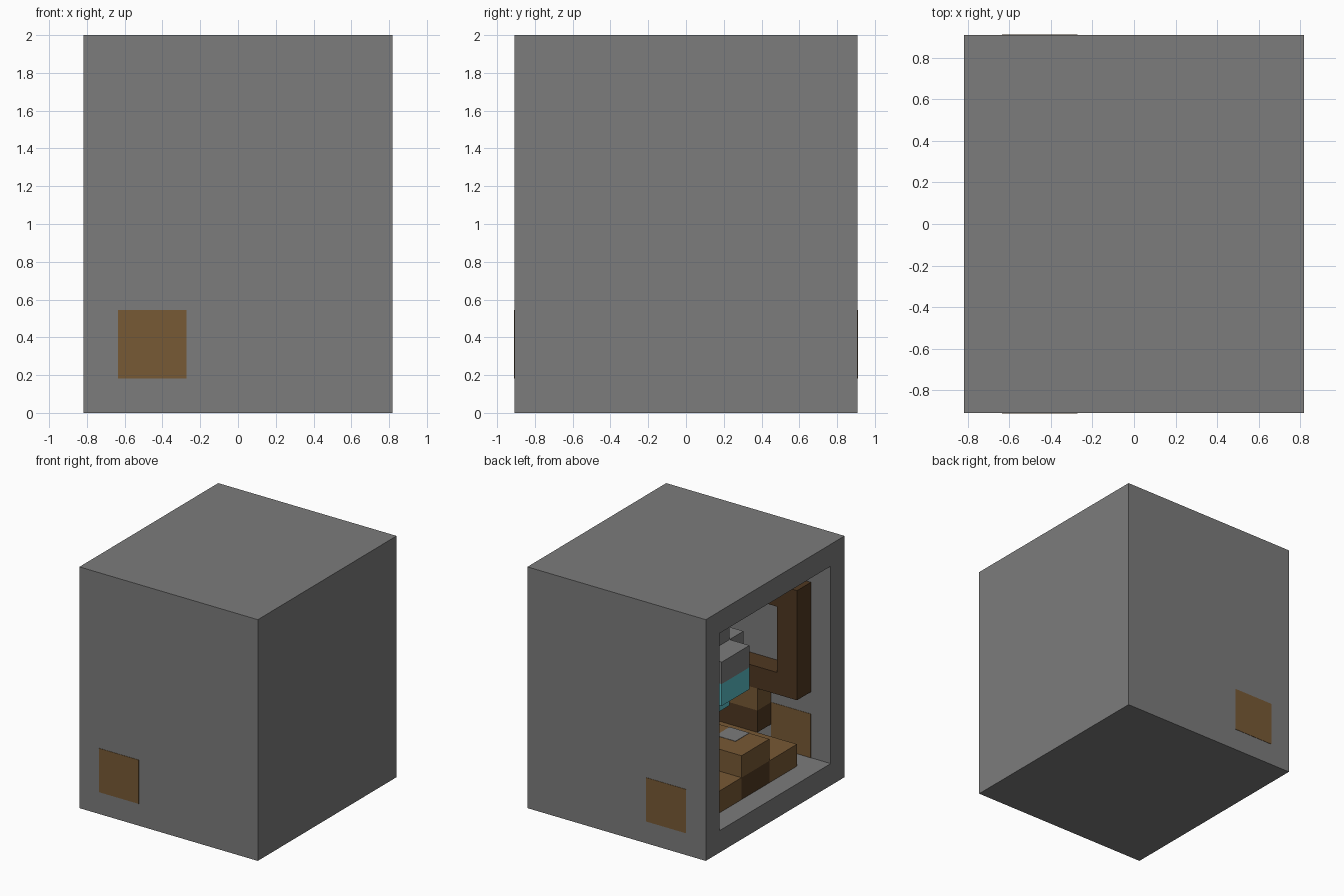
import bpy, bmesh
from mathutils import Vector

U = 2 / 11  # one grid cell

if "Cube" in bpy.data.objects:
    bpy.data.objects.remove(bpy.data.objects["Cube"])


def material(name, rgb):
    m = bpy.data.materials.new(name)
    m.use_nodes = True
    m.diffuse_color = (*rgb, 1)
    m.node_tree.nodes["Principled BSDF"].inputs["Base Color"].default_value = (*rgb, 1)
    return m


STONE = material("stone grey", (0.2, 0.2, 0.2))
WOOD = material("light brown wood", (0.185, 0.1, 0.035))
DARK = material("dark brown wood", (0.078, 0.039, 0.015))
CYAN = material("cyan glow", (0.1, 0.5, 0.55))


def point(i, j, k):
    """Grid cell corner to world space: i from the open side, j from the back, k up."""
    return Vector(((i - 4.5) * U, (5 - j) * U, k * U))


def add_box(bm, lo, hi):
    a, b = point(*lo), point(*hi)
    made = bmesh.ops.create_cube(bm, size=1)
    for v in made["verts"]:
        v.co = Vector([(a[n] + b[n]) / 2 + v.co[n] * abs(b[n] - a[n]) for n in range(3)])


def finish(name, bm, mat):
    mesh = bpy.data.meshes.new(name)
    bm.to_mesh(mesh)
    bm.free()
    mesh.materials.append(mat)
    obj = bpy.data.objects.new(name, mesh)
    bpy.context.collection.objects.link(obj)


def part(name, mat, *boxes):
    bm = bmesh.new()
    for lo, hi in boxes:
        add_box(bm, lo, hi)
    finish(name, bm, mat)


def pair(name, mat, *boxes):
    """The same part at the front and at the back of the room."""
    part("front_" + name, mat, *boxes)
    part("back_" + name, mat, *[((a, 10 - e, c), (d, 10 - b, f))
                                for (a, b, c), (d, e, f) in boxes])


# Room shell, hollowed out from the -x side
bm = bmesh.new()
add_box(bm, (0, 0, 0), (9, 10, 11))
bm.normal_update()
side = min(bm.faces, key=lambda f: f.calc_center_median().x)
bmesh.ops.inset_individual(bm, faces=[side], thickness=U, use_even_offset=True)
inner = bmesh.ops.extrude_discrete_faces(bm, faces=[side])["faces"][0]
bmesh.ops.translate(bm, verts=inner.verts, vec=(8 * U, 0, 0))
finish("room_shell", bm, STONE)

# Hatches set through the front and back walls
E = 0.015
pair("hatch", WOOD, ((1, 9 - E, 1), (3, 10 + E, 3)))

# Window frames and the cabinets below them
pair("window_frame", DARK,
     ((1, 8, 4), (2, 9, 9)), ((6, 8, 4), (7, 9, 9)),
     ((2, 8, 4), (6, 9, 5)), ((2, 8, 8), (6, 9, 9)))
pair("cabinet_base", DARK, ((3, 8, 2), (5, 9, 3)))
pair("cabinet_top", WOOD, ((3, 8, 3), (5, 9, 4)))

# Table with a bench on each side
part("table_base", DARK, ((1, 4, 1), (7, 6, 2)))
part("table_top", WOOD, ((1, 4, 2), (7, 6, 3)))
pair("bench", WOOD, ((1, 6, 1), (7, 8, 2)))
part("plates", STONE,
     ((2, 5, 3), (3, 6, 3 + E)), ((5, 4, 3), (6, 5, 3 + E)))


# Hanging lamp
def disc(k):
    return (((2, 4, k), (6, 6, k + 1)),
            ((3, 3, k), (5, 4, k + 1)), ((3, 6, k), (5, 7, k + 1)))


part("lamp_rod", STONE, ((3, 4, 7), (5, 6, 10)))
part("lamp_shade", STONE, *disc(6))
part("lamp_glow", CYAN, *disc(5))
part("lamp_tip", CYAN, ((3, 4, 4), (5, 6, 5)))
